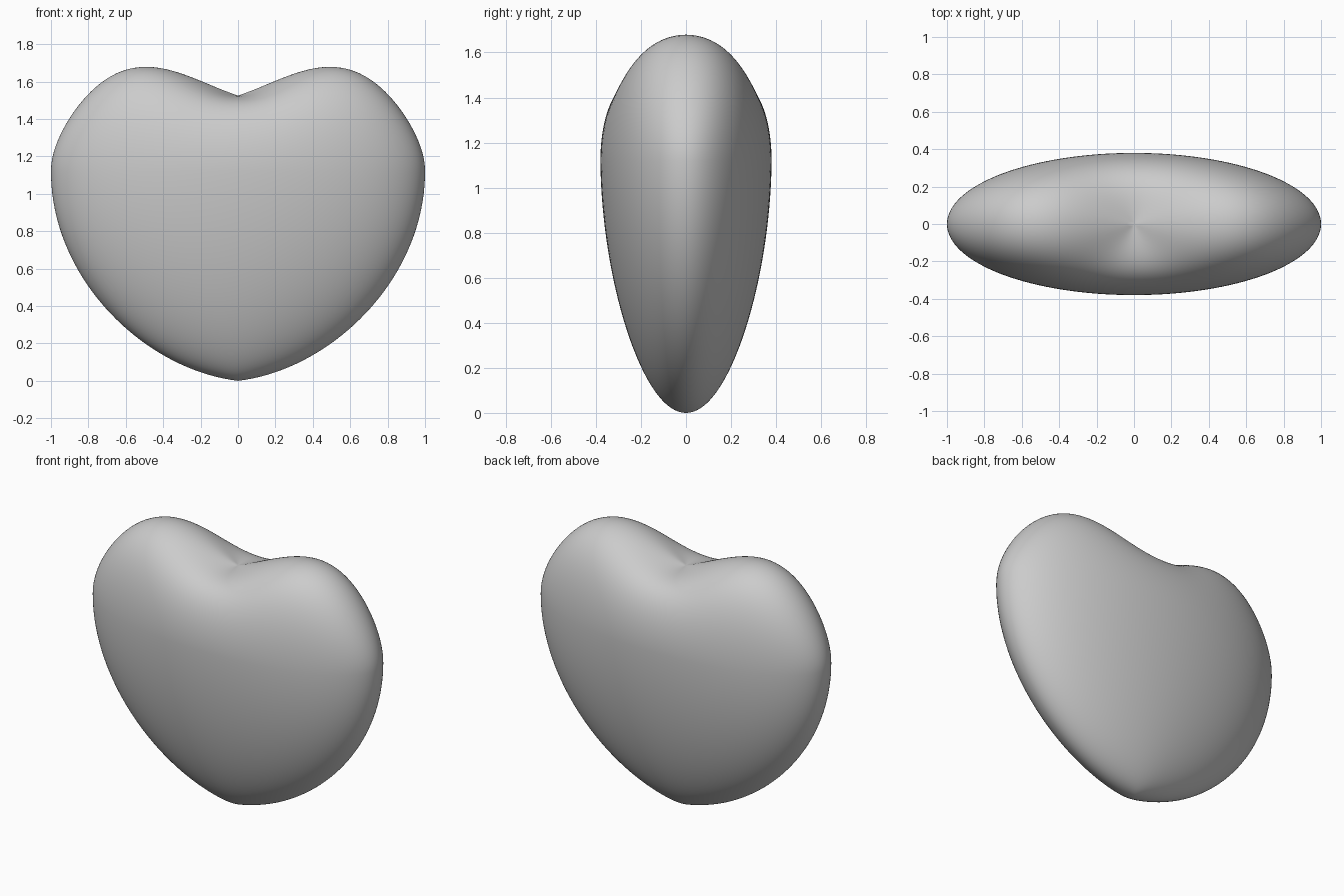
import bpy
from math import hypot

if "Cube" in bpy.data.objects:
    bpy.data.objects.remove(bpy.data.objects["Cube"])

# Heart body: a sphere reshaped about its widest level
WIDEST_Z = 1.12      # height of the widest outline
HALF_DEPTH = 0.38    # half thickness, front to back
TOP, BOTTOM, TIP = 0.405, 1.12, 0.12   # cleft height, tip depth, tip sharpness

bpy.ops.mesh.primitive_uv_sphere_add(segments=128, ring_count=80, radius=1.0)
heart = bpy.context.object
heart.name = "heart_body"

for v in heart.data.vertices:
    x, y, z = v.co
    # sideways distance, rounded off so the cleft softens away from the poles
    side = x * x / max(hypot(x, 0.4 * y), 1e-6)
    if z >= 0:
        # two rounded lobes with a cleft between
        lobe = side * (0.33 + 0.75 * side - 0.9 * side ** 2)
        v.co.z = WIDEST_Z + z * (TOP + 0.17 * y * y + lobe)
        v.co.y = y * HALF_DEPTH
    else:
        # underside tapering to the tip
        depth = -z
        v.co.z = WIDEST_Z - depth * (BOTTOM - TIP * side)
        v.co.y = y * HALF_DEPTH * (1 - 0.12 * depth ** 1.5)

bpy.ops.object.shade_smooth()
